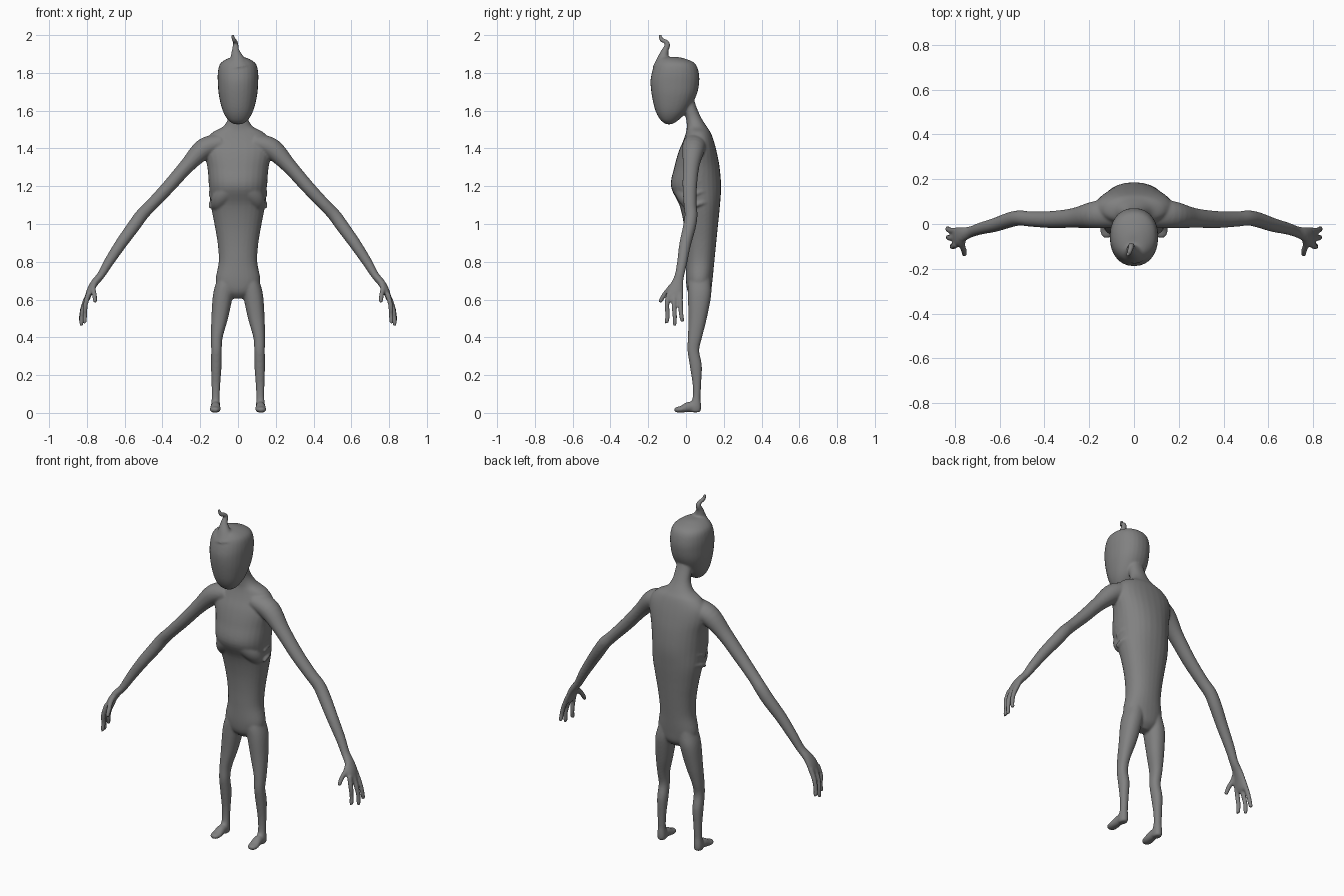
import bpy, bmesh, math
from mathutils import Vector

SIDES = 28
bm = bmesh.new()


def spline(rows, steps=5):
    """Catmull-Rom through rows of numbers."""
    out = []
    n = len(rows)
    for i in range(n - 1):
        a, b, c, d = (rows[max(0, min(n - 1, k))] for k in (i - 1, i, i + 1, i + 2))
        for s in range(steps):
            t = s / steps
            out.append([0.5 * (2 * q + (r - p) * t + (2 * p - 5 * q + 4 * r - w) * t * t
                               + (3 * q - p - 3 * r + w) * t ** 3)
                        for p, q, r, w in zip(a, b, c, d)])
    out.append(list(rows[-1]))
    return out


def skin(rings):
    """Closed tube through rings of points."""
    vs = [[bm.verts.new(p) for p in ring] for ring in rings]
    faces = [bm.faces.new(vs[0]), bm.faces.new(vs[-1])]
    for a, b in zip(vs, vs[1:]):
        for i in range(SIDES):
            j = (i + 1) % SIDES
            faces.append(bm.faces.new((a[i], a[j], b[j], b[i])))
    bmesh.ops.recalc_face_normals(bm, faces=faces)


def oval(c, u, v, power=2.0):
    ring = []
    for i in range(SIDES):
        t = 2 * math.pi * i / SIDES
        x, y = math.cos(t), math.sin(t)
        ring.append(c + u * math.copysign(abs(x) ** (2 / power), x)
                    + v * math.copysign(abs(y) ** (2 / power), y))
    return ring


def stack(rows, side=1, power=2.2):
    """Level slices: z, centre x, front y, back y, half width."""
    skin([oval(Vector((side * x, (f + b) / 2, z)), Vector((w, 0, 0)),
               Vector((0, (b - f) / 2, 0)), power) for z, x, f, b, w in spline(rows)])


def tube(rows, side=1, ref=(0, 1, 0)):
    """Slices across a path: x, y, z, radius across ref, radius along ref."""
    rows = spline([[side * r[0]] + list(r[1:]) for r in rows])
    pts = [Vector(r[:3]) for r in rows]
    rings = []
    for i, r in enumerate(rows):
        t = (pts[min(i + 1, len(pts) - 1)] - pts[max(i - 1, 0)]).normalized()
        v = Vector(ref)
        v = (v - t * v.dot(t)).normalized()
        rings.append(oval(pts[i], t.cross(v) * r[3], v * r[4]))
    skin(rings)


# torso and neck
stack([(.605, 0, .04, .10, .035), (.64, 0, .01, .13, .09), (.70, 0, 0, .14, .118),
       (.80, 0, 0, .15, .102), (.90, 0, -.002, .16, .108), (1.0, 0, -.012, .17, .125),
       (1.1, 0, -.035, .18, .144), (1.2, 0, -.08, .186, .153), (1.3, 0, -.062, .178, .162),
       (1.38, 0, -.04, .163, .178), (1.44, 0, -.015, .147, .172), (1.485, 0, 0, .13, .135),
       (1.515, 0, .004, .11, .08), (1.56, 0, 0, .082, .052), (1.62, 0, -.02, .055, .046),
       (1.67, 0, -.03, .04, .04)])

# head
stack([(1.528, 0, -.105, -.075, .02), (1.55, 0, -.135, -.04, .052), (1.60, 0, -.162, .01, .081),
       (1.68, 0, -.181, .055, .101), (1.75, 0, -.188, .07, .107), (1.80, 0, -.181, .068, .107),
       (1.84, 0, -.168, .055, .099), (1.862, 0, -.156, .03, .08), (1.878, 0, -.145, -.015, .05),
       (1.884, 0, -.13, -.045, .025)])

# hair wisp
tube([(0, -.118, 1.835, .06, .07), (-.006, -.12, 1.878, .032, .038), (-.013, -.11, 1.92, .018, .020),
      (-.012, -.097, 1.948, .014, .015), (-.015, -.108, 1.966, .012, .013),
      (-.022, -.13, 1.975, .011, .011), (-.03, -.137, 2.003, .008, .008)], ref=(1, 0, 0))

for s in (-1, 1):
    # lower rib arch, a shallow swell
    tube([(.0, -.02, 1.23, .04, .04), (.045, -.015, 1.19, .055, .05), (.085, .0, 1.145, .05, .045),
          (.105, .03, 1.11, .04, .04), (.115, .07, 1.10, .025, .03)], s)
    # side and back ribs
    for z in (1.12, 1.18, 1.24):
        tube([(.145, .03, z - .03, .01, .01), (.140, .08, z - .01, .013, .013),
              (.105, .132, z, .013, .013), (.04, .168, z + .015, .012, .012)], s, (0, 0, 1))
    # arm and palm
    tube([(.09, .05, 1.43, .05, .065), (.18, .04, 1.398, .055, .06), (.27, .027, 1.308, .040, .044),
          (.37, .02, 1.195, .035, .038), (.46, .022, 1.10, .032, .034), (.51, .027, 1.047, .034, .034),
          (.555, .018, .985, .034, .034), (.62, -.004, .895, .031, .031), (.683, -.02, .80, .026, .027),
          (.725, -.034, .73, .021, .025), (.758, -.045, .69, .02, .031), (.782, -.055, .65, .018, .041),
          (.798, -.06, .605, .014, .043), (.804, -.06, .588, .009, .034)], s)
    # fingers
    for base, tip, x, end in ((-.092, -.102, .812, .475), (-.06, -.06, .829, .465), (-.03, -.02, .831, .482)):
        mid = (base + tip) / 2
        tube([(.792, base, .63, .014, .014), ((.81 + x) / 2 - .003, mid - .004, .57, .013, .013),
              (x - .002, mid, .52, .012, .012), (x, tip, end + .006, .011, .011),
              (x, tip, end, .008, .008)], s)
    # thumb
    tube([(.762, -.06, .69, .014, .018), (.767, -.09, .655, .014, .014), (.76, -.115, .625, .013, .013),
          (.757, -.135, .592, .011, .011), (.756, -.139, .585, .008, .008)], s, (1, 0, 0))
    # leg
    stack([(.76, .055, .03, .125, .035), (.69, .064, .012, .132, .052), (.62, .08, .01, .133, .053),
           (.50, .097, .013, .11, .044), (.40, .112, .01, .085, .031), (.33, .114, .008, .07, .028),
           (.25, .115, .02, .084, .028), (.15, .117, .035, .08, .023), (.08, .118, .035, .077, .021),
           (.04, .119, .02, .08, .024), (.012, .119, .025, .078, .023), (.003, .119, .03, .07, .017)], s)
    # foot
    tube([(.118, .07, .026, .022, .022), (.119, .02, .032, .025, .028), (.121, -.025, .019, .029, .018),
          (.123, -.048, .017, .025, .015), (.124, -.061, .016, .014, .009)], s, (0, 0, 1))

# fuse all parts into one smooth skin
mesh = bpy.data.meshes.new("figure_body")
bm.to_mesh(mesh)
bm.free()
body = bpy.data.objects.new("figure_body", mesh)
bpy.context.collection.objects.link(body)
fuse = body.modifiers.new("fuse", 'REMESH')
fuse.mode = 'VOXEL'
fuse.voxel_size = .0055
fuse.use_smooth_shade = True
soft = body.modifiers.new("soften", 'SMOOTH')
soft.factor = .5
soft.iterations = 9

# dark grey skin
grey = bpy.data.materials.new("dark_grey")
grey.diffuse_color = (.22, .22, .22, 1)
mesh.materials.append(grey)
